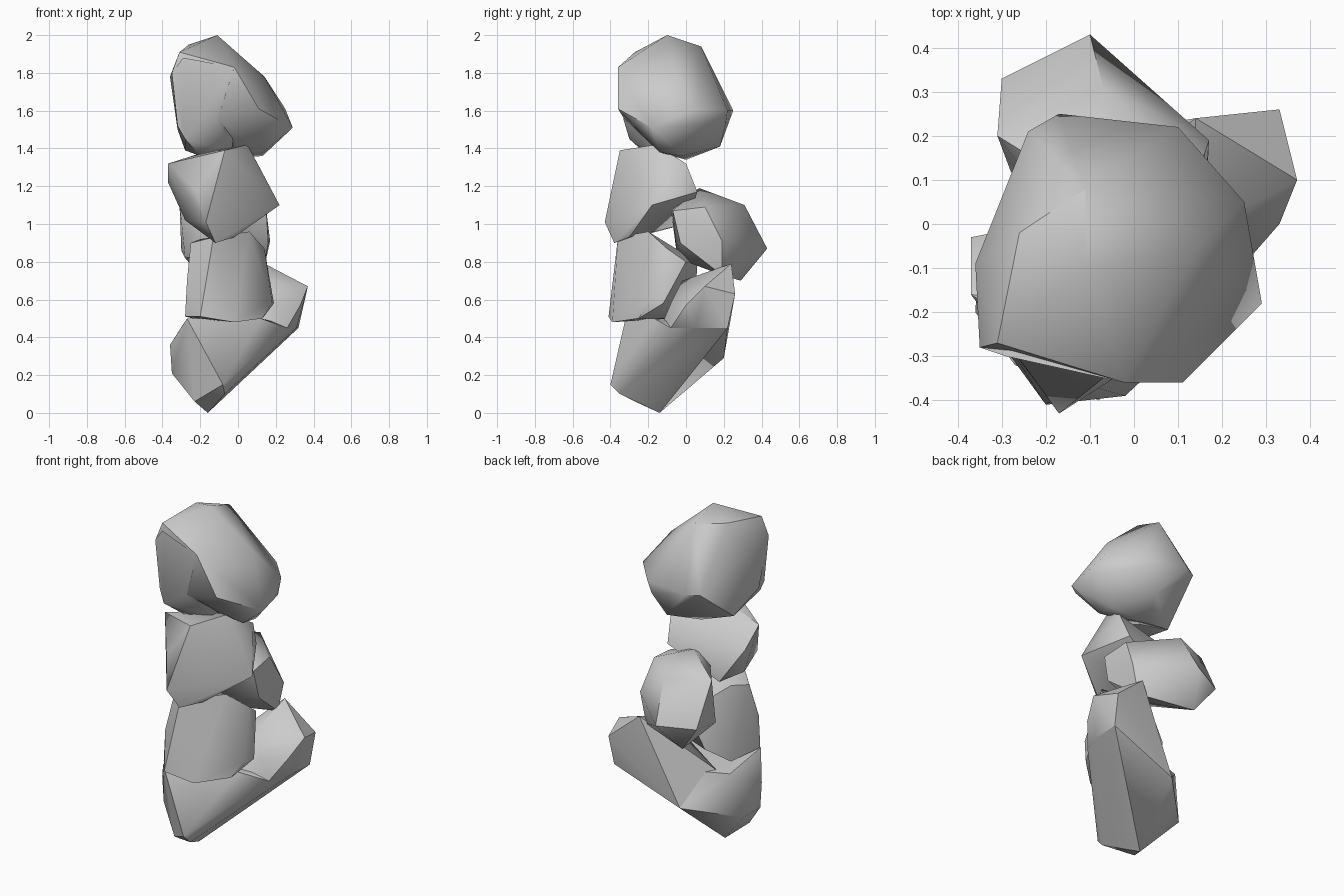
import bpy
import bmesh
import math

# Remove the default object
default = bpy.data.objects.get("Cube")
if default:
    bpy.data.objects.remove(default, do_unlink=True)

# Single stone colour
stone = bpy.data.materials.new("stone_grey")
stone.use_nodes = True
stone_colour = (0.6, 0.6, 0.6, 1.0)
stone.diffuse_color = stone_colour
stone.node_tree.nodes["Principled BSDF"].inputs["Base Color"].default_value = stone_colour


def add_hull(bm, corners):
    """Wrap a convex boulder around its corners, given in hundredths of a unit."""
    verts = [bm.verts.new([c / 100 for c in corner]) for corner in corners]
    result = bmesh.ops.convex_hull(bm, input=verts, use_existing_faces=False)
    leftover = {g for g in result["geom_interior"] if isinstance(g, bmesh.types.BMVert)}
    bmesh.ops.delete(bm, geom=list(leftover), context="VERTS")


def make_rock(name, *hulls, crease=42):
    """Build one rock from one or more overlapping convex lumps."""
    bm = bmesh.new()
    for corners in hulls:
        add_hull(bm, corners)
    bmesh.ops.recalc_face_normals(bm, faces=bm.faces)
    mesh = bpy.data.meshes.new(name)
    bm.to_mesh(mesh)
    bm.free()
    mesh.materials.append(stone)
    rock = bpy.data.objects.new(name, mesh)
    bpy.context.collection.objects.link(rock)
    bpy.ops.object.select_all(action="DESELECT")
    rock.select_set(True)
    bpy.context.view_layer.objects.active = rock
    bpy.ops.object.shade_smooth_by_angle(angle=math.radians(crease))
    return rock


# Leaning base slab, its tip rising to the back left
base_corners = [
    (-16, -14, 0), (-23, -27, 6), (-7, -35, 10), (-8, -40, 15),
    (-35, -20, 21), (-35, -4, 21), (-36, -20, 36), (-27, -32, 50),
    (-29, 0, 47), (-10, 20, 29), (26, -8, 45), (31, 5, 45),
    (32, 22, 45), (12, -17, 50),
]
tip_corners = [
    (-10, 20, 29), (26, -8, 45), (31, 5, 45), (32, 22, 45), (33, 0, 57),
    (20, -8, 58), (37, 10, 67), (33, 26, 63), (14, 24, 79), (14, -2, 70),
    (-20, 0, 47), (0, -20, 30),
]
make_rock("base_rock", base_corners, tip_corners)

# Upright block at the front
lower_corners = [
    (-20, -41, 51), (-2, -39, 48), (13, -25, 50), (18, -20, 59),
    (19, -12, 58), (-28, -30, 51), (-24, -8, 50), (-27, -30, 70),
    (-25, -24, 90), (-13, -36, 93), (6, -20, 96), (14, -10, 87),
    (12, 0, 80), (-20, -14, 92), (-16, 5, 60), (-5, 6, 80),
]
make_rock("lower_front_rock", lower_corners)

# Boulder wedged in at the back
back_corners = [
    (-10, 7, 119), (-31, 20, 111), (-7, 31, 110), (-10, 43, 87),
    (-30, 33, 86), (17, 19, 91), (15, -7, 107), (16, -3, 90),
    (14, 10, 109), (13, 19, 73), (-18, 29, 70), (-28, 12, 82),
    (-10, -8, 108), (-10, -5, 85), (6, 3, 79),
]
make_rock("back_rock", back_corners)

# Angular block under the top boulder
upper_corners = [
    (-7, -35, 139), (5, -16, 142), (-37, -16, 132), (-37, -3, 122),
    (-22, -36, 118), (22, -18, 110), (13, -6, 127), (10, 0, 132),
    (8, 6, 117), (-17, -43, 101), (-12, -38, 90), (-2, -30, 93),
    (-28, -15, 102), (-22, 0, 100), (-15, -18, 139),
]
make_rock("upper_rock", upper_corners)

# Large top boulder with a notch beneath its front edge
crown_corners = [
    (-11, -10, 200), (-26, -2, 195), (-11, 8, 194), (-31, -27, 191),
    (-35, -28, 180), (-36, -9, 178), (-2, -36, 183), (14, -6, 178),
    (11, -36, 161), (-11, -33, 156), (29, -18, 151), (25, 5, 161),
    (25, 2, 152), (10, 22, 160), (8, 21, 153), (-17, 25, 160),
    (-24, 21, 160), (0, 18, 141), (13, -2, 136), (13, -14, 138),
    (-10, 0, 134), (-32, -23, 150), (-28, -5, 139),
]
chin_corners = [
    (-35, -28, 180), (-29, -30, 188), (-2, -36, 183), (-32, -28, 152),
    (-28, -30, 145), (-11, -33, 155), (-20, -20, 136), (-3, -18, 138),
    (-28, -5, 139), (0, 0, 150), (-8, -5, 135),
]
make_rock("top_rock", crown_corners, chin_corners)
